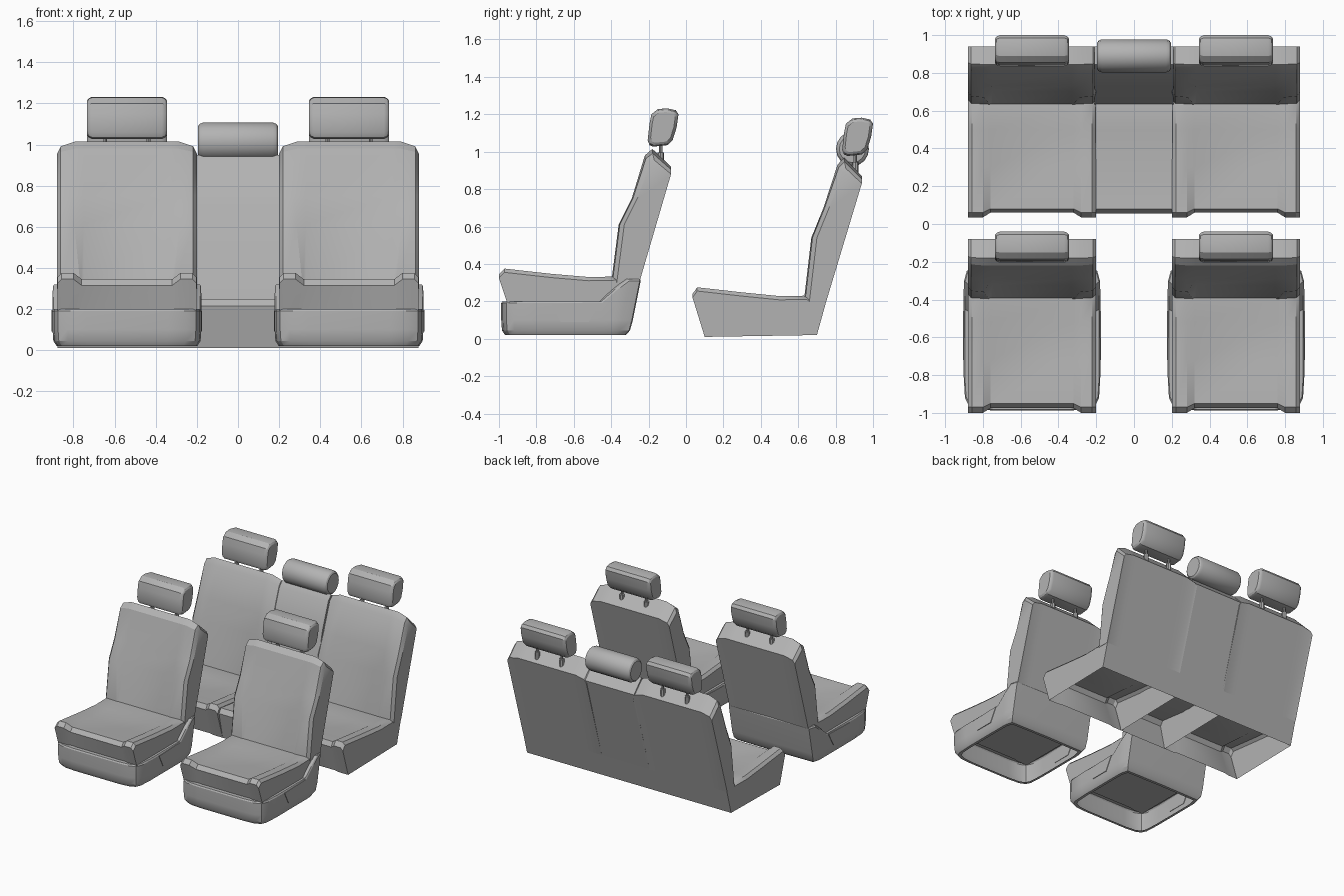
import bpy, bmesh, math
from mathutils import Vector

cube = bpy.data.objects.get("Cube")
if cube:
    bpy.data.objects.remove(cube, do_unlink=True)

GREY = (0.45, 0.45, 0.45, 1)
mat = bpy.data.materials.new("grey upholstery")
mat.use_nodes = True
mat.diffuse_color = GREY
bsdf = mat.node_tree.nodes["Principled BSDF"]
bsdf.inputs["Base Color"].default_value = GREY
bsdf.inputs["Roughness"].default_value = 0.7


def loft(name, rings, closed=True, caps=True):
    """Skin a row of equal-length point rings into one object."""
    bm = bmesh.new()
    rows = [[bm.verts.new(p) for p in ring] for ring in rings]
    n = len(rows[0])
    for a, b in zip(rows, rows[1:]):
        for i in range(n if closed else n - 1):
            j = (i + 1) % n
            bm.faces.new((a[i], a[j], b[j], b[i]))
    if caps:
        bm.faces.new(rows[0])
        bm.faces.new(rows[-1][::-1])
    bmesh.ops.recalc_face_normals(bm, faces=bm.faces)
    mesh = bpy.data.meshes.new(name)
    bm.to_mesh(mesh)
    bm.free()
    mesh.materials.append(mat)
    obj = bpy.data.objects.new(name, mesh)
    bpy.context.collection.objects.link(obj)
    bpy.ops.object.select_all(action='DESELECT')
    obj.select_set(True)
    bpy.context.view_layer.objects.active = obj
    bpy.ops.object.shade_smooth_by_angle(angle=math.radians(30))
    return obj


def mirrored(half):
    """Extend (x, profile) stations from the outer edge inward to both sides."""
    rings = [[(-u, y, z) for u, y, z in ring] for ring in half]
    return rings + [list(ring) for ring in reversed(half)]


def shifted(rings, cx):
    return [[(x + cx, y, z) for x, y, z in ring] for ring in rings]


def backrest(name, cx, prof):
    # rows: foot, bolster peak, bolster top, shoulder, crest, rear top, rear foot
    foot, peak, top = prof[0], prof[1], prof[2]
    t = (peak[1] - foot[1]) / (top[1] - foot[1])
    hollow = [foot, (foot[0] + t * (top[0] - foot[0]), peak[1])] + prof[2:]
    setback = [0.03, 0.03, 0.03, 0.03, 0.01, 0, 0]
    drop = [0, 0, 0, 0.04, 0.06, 0.04, 0]
    edge = [(0.34, y + s, z - d) for (y, z), s, d in zip(prof, setback, drop)]
    shoulder = [(0.322, y + s * 0.2, z - d * 0.4) for (y, z), s, d in zip(prof, setback, drop)]
    ridge = [(0.27 - 0.1 * max(0, top[1] - z) if i < 3 else 0.25, y, z)
             for i, (y, z) in enumerate(prof)]
    centre = [(0.21, y, z) for y, z in hollow]
    loft(name, shifted(mirrored([edge, shoulder, ridge, centre]), cx))


def cushion(name, cx, prof, closed):
    # rows: front foot, lip, front crest, three top points, rear top, rear foot
    sink = [0, 0.03, 0.03, 0.02, 0.01, 0, 0, 0]
    push = [0.01, 0.025, 0.02, 0, 0, 0, 0, 0]
    edge = [(0.338, y, z - (0.02 if 0 < i < 6 else 0)) for i, (y, z) in enumerate(prof)]
    rim = [(0.318, y, z) for y, z in prof]
    bolster = [(0.26, y, z) for y, z in prof]
    centre = [(0.22, y + p, z - s) for (y, z), p, s in zip(prof, push, sink)]
    loft(name, shifted(mirrored([edge, rim, bolster, centre]), cx), closed)


def pillow(name, cx, section, half=0.195):
    # headrest with softened ends
    c = sum((Vector(p) for p in section), Vector((0, 0))) / len(section)

    def ring(u, k):
        return [(u, c.x + (y - c.x) * k, c.y + (z - c.y) * k) for y, z in section]
    loft(name, shifted(mirrored([ring(half, 0.8), ring(half - 0.008, 0.92),
                                 ring(half - 0.025, 1)]), cx))


def tube(name, x, y, z0, z1, r):
    loft(name, [[(x + r * math.cos(a * math.pi / 4), y + r * math.sin(a * math.pi / 4), z)
                 for a in range(8)] for z in (z0, z1)])


def headrest(name, cx, dy, dz):
    section = [(-0.205, 1.06), (-0.195, 1.15), (-0.185, 1.2), (-0.15, 1.228), (-0.1, 1.232),
               (-0.055, 1.222), (-0.04, 1.2), (-0.05, 1.13), (-0.072, 1.06), (-0.1, 1.035),
               (-0.175, 1.027), (-0.195, 1.035)]
    pillow(name, cx, [(y + dy, z + dz) for y, z in section])
    for side in (-1, 1):
        x = cx + side * 0.105
        tube(name + "_post", x, dy - 0.135, 0.93 + dz, 1.06 + dz, 0.009)
        tube(name + "_collar", x, dy - 0.135, 0.93 + dz, 0.995 + dz, 0.018)


def base(name, cx):
    # rounded plinth with raised rear wings, open underneath
    half = [(0, -0.988), (0.2, -0.988), (0.29, -0.98), (0.335, -0.96), (0.355, -0.92),
            (0.362, -0.8), (0.362, -0.45), (0.362, -0.36), (0.36, -0.3), (0.345, -0.245), (0, -0.24)]
    outline = half + [(-x, y) for x, y in half[-2:0:-1]]

    def ring(inset, height):
        k = 1 - inset / 0.36
        pts = []
        for x, y in outline:
            wing = min(1, max(0, (y + 0.45) / 0.15))
            z = height if height < 0.15 else height + 0.12 * wing
            lean = wing * max(0, 0.32 - z) * 0.2
            pts.append((cx + x * k, -0.62 + (y + 0.62) * k - lean, z))
        return pts
    loft(name, [ring(0.04, 0.02), ring(0.02, 0.02), ring(0.004, 0.045), ring(0, 0.1),
                ring(0, 0.19), ring(0.006, 0.2), ring(0.035, 0.2)], caps=False)
    # pull handle panels on the sides
    for side in (-1, 1):
        panel = [(-0.72, 0.188), (-0.46, 0.195), (-0.52, 0.09), (-0.67, 0.09)]
        loft(name + "_handle", [[(cx + side * u, y, z) for y, z in panel]
                                for u in (0.358, 0.366)])


FRONT_BACK = [(-0.40, 0.30), (-0.36, 0.61), (-0.29, 0.75), (-0.22, 0.98),
              (-0.18, 1.015), (-0.08, 0.92), (-0.25, 0.30)]
FRONT_CUSHION = [(-0.955, 0.19), (-1.0, 0.345), (-0.97, 0.375), (-0.72, 0.347),
                 (-0.52, 0.33), (-0.40, 0.332), (-0.26, 0.32), (-0.28, 0.19)]
REAR_BACK = [(0.63, 0.20), (0.67, 0.54), (0.735, 0.70), (0.81, 0.93),
             (0.845, 0.97), (0.94, 0.87), (0.75, 0.20)]
REAR_CUSHION = [(0.10, 0.01), (0.035, 0.24), (0.06, 0.275), (0.3, 0.248),
                (0.5, 0.228), (0.63, 0.23), (0.75, 0.20), (0.70, 0.02)]

for label, cx in (("right", -0.54), ("left", 0.54)):
    # front seat
    base("front_base_" + label, cx)
    cushion("front_cushion_" + label, cx, FRONT_CUSHION, True)
    backrest("front_backrest_" + label, cx, FRONT_BACK)
    headrest("front_headrest_" + label, cx, 0, 0)
    # outer rear seat
    cushion("rear_cushion_" + label, cx, REAR_CUSHION, False)
    backrest("rear_backrest_" + label, cx, REAR_BACK)
    headrest("rear_headrest_" + label, cx, 1.04, -0.05)

# middle rear seat
middle = [(y + (0.02 if i in (1, 2) else 0), z - (0.025 if 0 < i < 4 else 0))
          for i, (y, z) in enumerate(REAR_CUSHION)]
loft("rear_cushion_middle", [[(x, y, z) for y, z in middle] for x in (-0.205, 0.205)], False)
panel = [p for i, p in enumerate(REAR_BACK) if i != 1]
loft("rear_backrest_middle",
     [[(x, y, z - (0.02 if z > 0.8 else 0)) for y, z in panel] for x in (-0.21, 0.21)])
roll = [(0.89 + 0.088 * math.cos(a * math.pi / 8), 1.015 + 0.092 * math.sin(a * math.pi / 8))
        for a in range(16)]
pillow("rear_headrest_middle", 0, roll)
